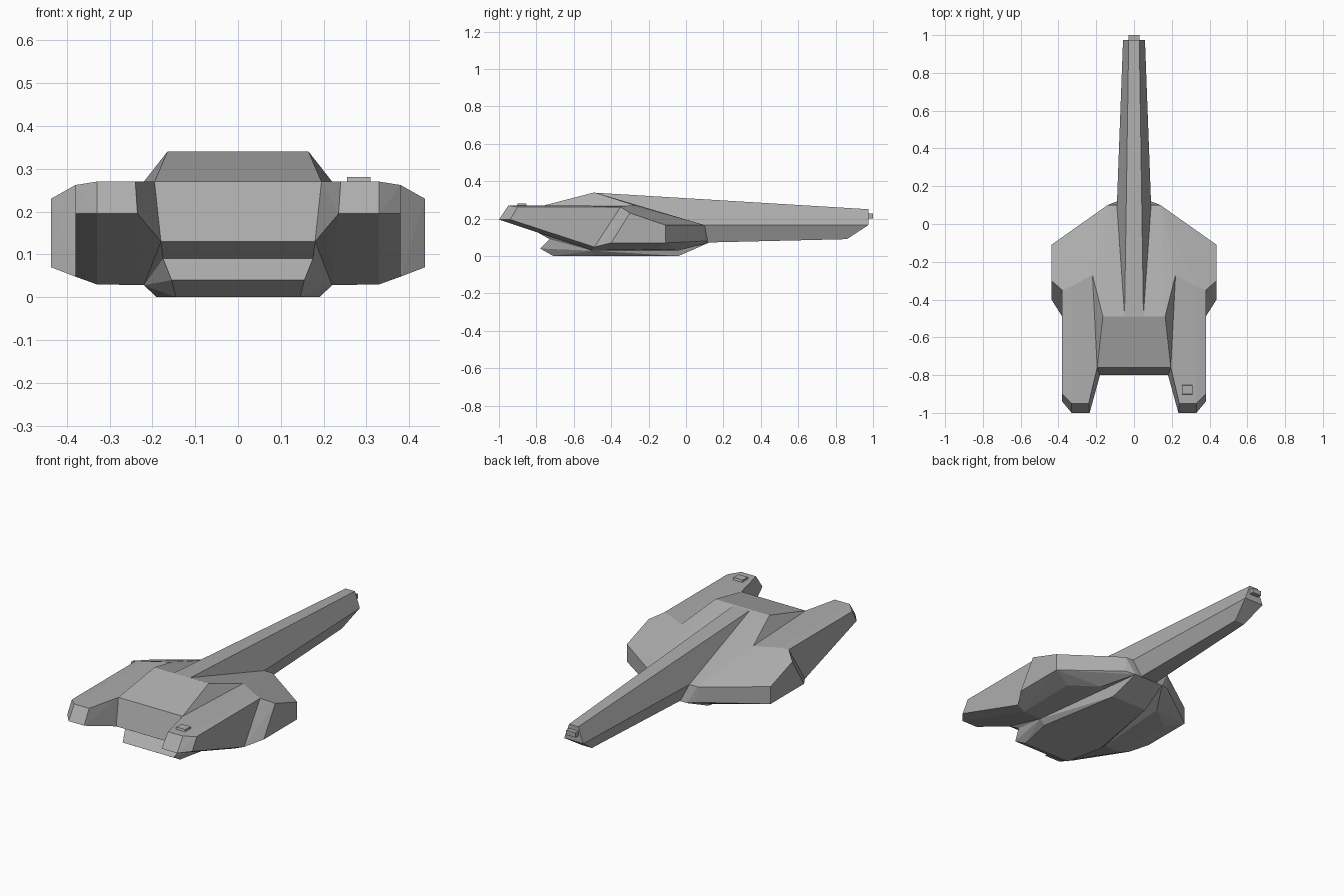
import bpy, bmesh
from math import radians

if "Cube" in bpy.data.objects:
    bpy.data.objects.remove(bpy.data.objects["Cube"])

grey = bpy.data.materials.new("hull_grey")
grey.diffuse_color = (.42, .42, .42, 1)
grey.use_nodes = True
grey.node_tree.nodes["Principled BSDF"].inputs["Base Color"].default_value = grey.diffuse_color


def hull(name, pts, both=False, mirror=False):
    """Faceted convex solid from corner points; both = add the -x corners, mirror = add a -x copy."""
    bm = bmesh.new()
    for x, y, z in pts:
        bm.verts.new((x, y, z))
        if both:
            bm.verts.new((-x, y, z))
    res = bmesh.ops.convex_hull(bm, input=bm.verts)
    junk = {g for g in res["geom_interior"] + res["geom_unused"] if isinstance(g, bmesh.types.BMVert)}
    bmesh.ops.delete(bm, geom=list(junk), context='VERTS')
    bmesh.ops.dissolve_limit(bm, angle_limit=radians(2), verts=bm.verts, edges=bm.edges)
    bmesh.ops.recalc_face_normals(bm, faces=bm.faces)
    me = bpy.data.meshes.new(name)
    bm.to_mesh(me)
    bm.free()
    me.materials.append(grey)
    ob = bpy.data.objects.new(name, me)
    bpy.context.collection.objects.link(ob)
    if mirror:
        ob.modifiers.new("Mirror", 'MIRROR').use_mirror_merge = False
    return ob


def block(name, x, y, z, taper=0.0):
    """Small box from (min, max) ranges, with the top narrowed by taper along y."""
    return hull(name, [(a, b + (taper if b == y[0] else -taper) * (c == z[1]), c)
                       for a in x for b in y for c in z])


# corners shared by neighbouring parts
crest = (.22, -.27, .27)
deck_rear = (.195, -.76, .27)
stern = (.18, -.8, .13)
notch = (.175, -.73, .09)
nose_top, nose_side, nose_low = (.14, .1, .165), (.14, .1, .08), (.09, .12, .07)
shoulder_top, shoulder_low = (.38, -.35, .262), (.38, -.49, .048)
keel_out, keel_in = (.33, -.5, .03), (.22, -.5, .028)
ridge = (.33, -.33, .268)

# central body with sloping deck
hull("upper_body", [(.165, -.49, .34), deck_rear, stern, notch, crest,
                    nose_top, nose_side, nose_low, keel_in], both=True)

# belly pod under the body
hull("belly_pod", [notch, (.155, -.78, .04), (.145, -.71, 0), (.19, -.5, 0),
                   (.11, -.04, 0), nose_low, keel_in, (.1, -.5, .12)], both=True)

# side wings
hull("wing", [(.437, -.11, .165), (.437, -.11, .07), (.437, -.3, .23), (.437, -.4, .07),
              shoulder_top, shoulder_low, keel_out, keel_in, (.33, -.15, .035), (.19, -.04, .03),
              nose_top, nose_side, nose_low, crest, ridge], mirror=True)

# arms reaching forward from the wings
hull("front_arm", [(.24, -.95, .27), (.33, -.95, .27), (.235, -1, .195), (.33, -1, .195),
                   (.38, -.9, .262), (.38, -.94, .195), shoulder_top, shoulder_low,
                   keel_out, keel_in, deck_rear, stern, crest, ridge], mirror=True)

# long tail boom
hull("tail_boom", [(.05, -.49, .3385), (.028, .975, .25), (.112, -.47, .165), (.058, .975, .165),
                   (.055, -.1, .067), (.03, .86, .09)], both=True)

# small fittings: boom tip light and one hatch on the right arm
block("tail_light", (-.028, .028), (.96, 1.0), (.2, .226))
block("arm_hatch", (.255, .31), (-.905, -.85), (.265, .281), taper=.005)
